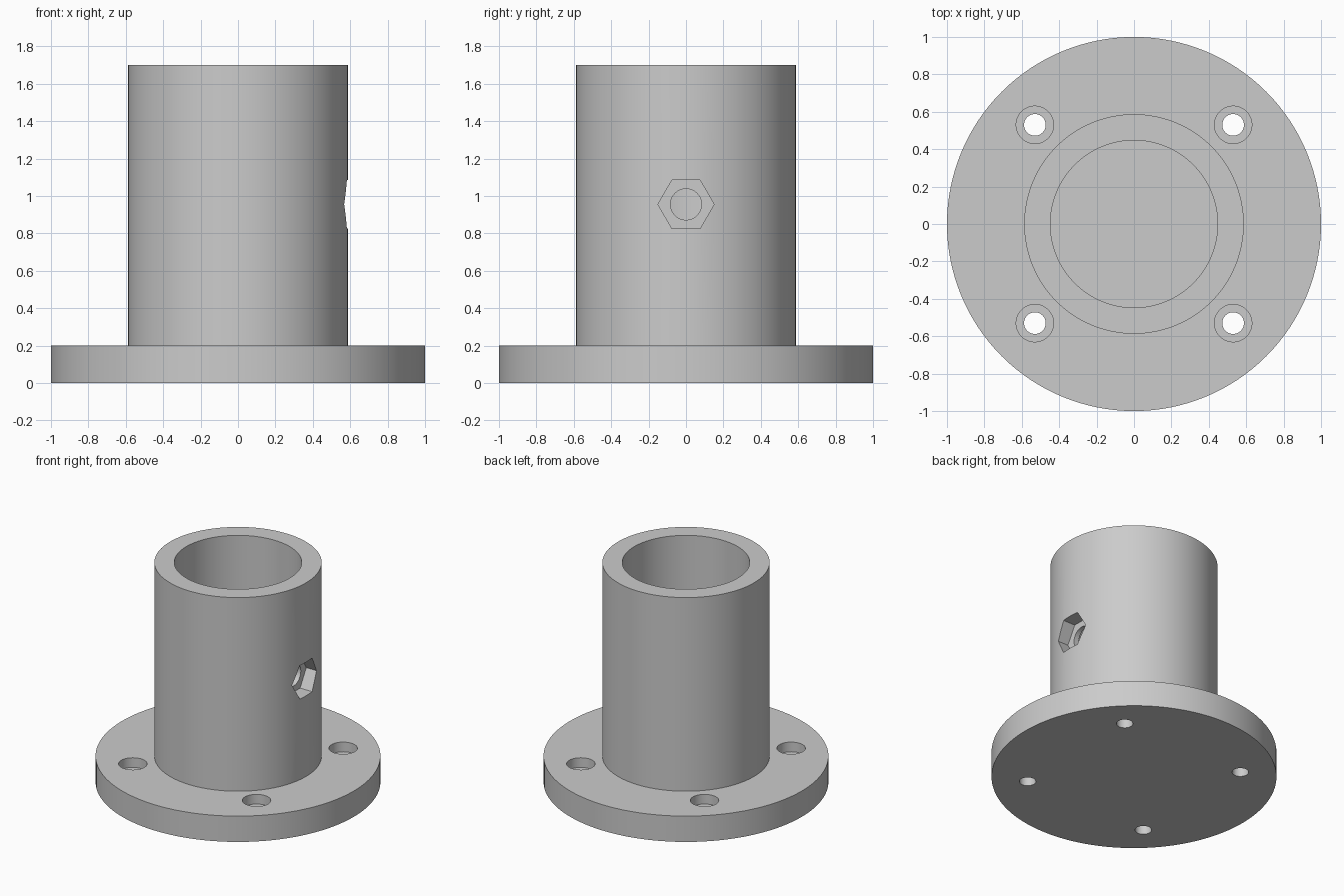
import bpy
import bmesh
from math import pi, radians
from mathutils import Matrix, Vector

cube = bpy.data.objects.get("Cube")
if cube:
    bpy.data.objects.remove(cube, do_unlink=True)

FLANGE_TOP = 0.2
TOP = 1.7
TUBE_R = 0.587
BORE_R = 0.447
BOLT = 0.53          # bolt hole offset along x and y
NUT_Z = 0.955        # height of the set screw

# Single plain material
grey = bpy.data.materials.new("plain grey")
grey.use_nodes = True
color = (0.6, 0.6, 0.6, 1.0)
grey.diffuse_color = color
grey.node_tree.nodes["Principled BSDF"].inputs["Base Color"].default_value = color


def make_object(name, bm):
    bmesh.ops.recalc_face_normals(bm, faces=bm.faces)
    mesh = bpy.data.meshes.new(name)
    bm.to_mesh(mesh)
    bm.free()
    mesh.materials.append(grey)
    obj = bpy.data.objects.new(name, mesh)
    bpy.context.collection.objects.link(obj)
    return obj


def lathe(name, profile, steps=128):
    """Revolve an (r, z) profile that starts and ends on the axis."""
    bm = bmesh.new()
    verts = [bm.verts.new((r, 0, z)) for r, z in profile]
    edges = [bm.edges.new(pair) for pair in zip(verts, verts[1:])]
    bmesh.ops.spin(bm, geom=verts + edges, cent=(0, 0, 0), axis=(0, 0, 1),
                   angle=2 * pi, steps=steps, use_merge=True)
    bmesh.ops.remove_doubles(bm, verts=bm.verts, dist=1e-4)
    return make_object(name, bm)


def prism(name, sides, radius, start, end):
    """Closed prism running from start to end, used as a cutter."""
    start, end = Vector(start), Vector(end)
    axis = end - start
    turn = axis.to_track_quat('Z', 'Y').to_matrix().to_4x4()
    spin = Matrix.Rotation(radians(90), 4, 'Z') if sides == 6 else Matrix()
    bm = bmesh.new()
    bmesh.ops.create_cone(bm, cap_ends=True, segments=sides, radius1=radius,
                          radius2=radius, depth=axis.length,
                          matrix=Matrix.Translation((start + end) / 2) @ turn @ spin)
    # Hexagon corners point sideways, so its flats lie at top and bottom
    if sides == 6:
        mid = (start + end) / 2
        highest = max(v.co.z for v in bm.verts) - mid.z
        if highest > radius * 0.95:
            bmesh.ops.rotate(bm, verts=bm.verts, cent=mid,
                             matrix=Matrix.Rotation(radians(30), 3, axis))
    return make_object(name, bm)


def cut(target, cutter):
    mod = target.modifiers.new("cut", 'BOOLEAN')
    mod.operation = 'DIFFERENCE'
    mod.solver = 'EXACT'
    mod.object = cutter
    cutter.hide_render = True
    bpy.context.view_layer.objects.active = target
    bpy.ops.object.modifier_apply(modifier=mod.name)
    bpy.data.objects.remove(cutter, do_unlink=True)


# Round flange with an upright socket, closed at the flange
socket = lathe("flanged_socket", [
    (0, 0), (1, 0), (1, FLANGE_TOP), (TUBE_R, FLANGE_TOP), (TUBE_R, TOP),
    (BORE_R, TOP), (BORE_R, FLANGE_TOP), (0, FLANGE_TOP)])

# Four counterbored bolt holes
for x in (-BOLT, BOLT):
    for y in (-BOLT, BOLT):
        cut(socket, prism("bolt_hole", 48, 0.058, (x, y, -0.1), (x, y, 0.3)))
        cut(socket, prism("counterbore", 64, 0.1, (x, y, 0.125), (x, y, 0.3)))

# Set screw hole and hexagonal nut pocket on the left side
cut(socket, prism("screw_hole", 48, 0.083, (0.3, 0, NUT_Z), (0.7, 0, NUT_Z)))
cut(socket, prism("nut_pocket", 6, 0.15, (0.48, 0, NUT_Z), (0.7, 0, NUT_Z)))

# Smooth round walls, crisp rims
bpy.ops.object.select_all(action='DESELECT')
socket.select_set(True)
bpy.context.view_layer.objects.active = socket
bpy.ops.object.shade_smooth_by_angle(angle=radians(30))
